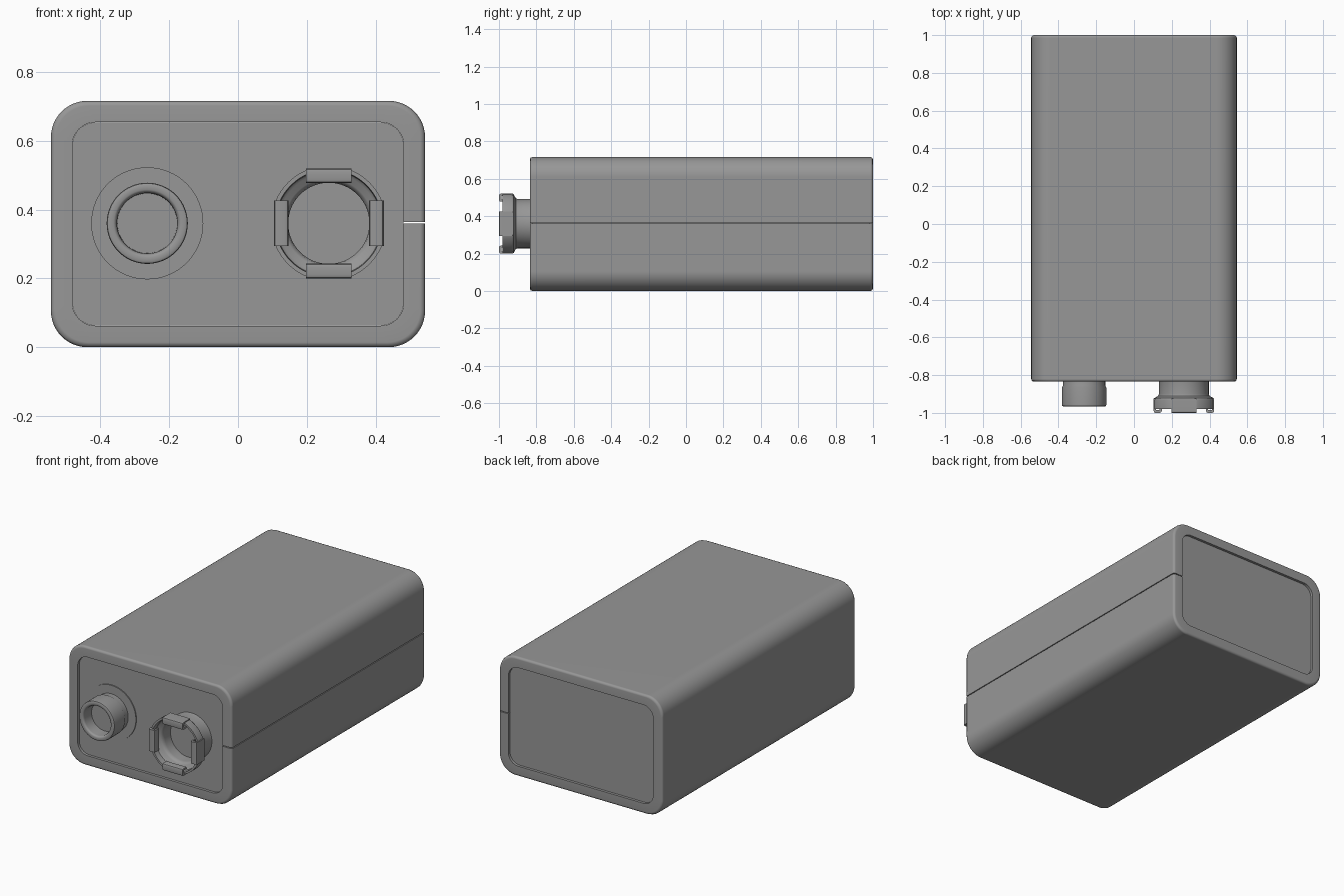
import bpy, bmesh, math

if "Cube" in bpy.data.objects:
    bpy.data.objects.remove(bpy.data.objects["Cube"])

HX, HZ, CZ = 0.544, 0.358, 0.358      # half width, half height, centre height
FRONT, BACK = -0.835, 1.0
TX, TZ = 0.264, 0.36                  # terminal centre offsets

grey = bpy.data.materials.new("dark_grey")
grey.diffuse_color = (0.31, 0.31, 0.31, 1)
grey.use_nodes = True
grey.node_tree.nodes["Principled BSDF"].inputs["Base Color"].default_value = grey.diffuse_color


def finish(name, bm, angle=35):
    bmesh.ops.remove_doubles(bm, verts=bm.verts[:], dist=1e-6)
    bmesh.ops.recalc_face_normals(bm, faces=bm.faces[:])
    me = bpy.data.meshes.new(name)
    bm.to_mesh(me)
    bm.free()
    me.materials.append(grey)
    ob = bpy.data.objects.new(name, me)
    bpy.context.collection.objects.link(ob)
    bpy.ops.object.select_all(action='DESELECT')
    ob.select_set(True)
    bpy.context.view_layer.objects.active = ob
    bpy.ops.object.shade_smooth_by_angle(angle=math.radians(angle))
    # Large flat faces keep even shading next to small bevels
    ob.modifiers.new("even_shading", 'WEIGHTED_NORMAL').keep_sharp = True
    return ob


def rounded_rect(inset, slit=None, seg=12):
    """Rounded outline in x/z; with a slit it starts and ends on the right side."""
    r = 0.105 - 0.62 * inset
    hx, hz = HX - inset, HZ - inset
    pts = []
    for i, (sx, sz) in enumerate(((1, 1), (-1, 1), (-1, -1), (1, -1))):
        for k in range(seg + 1):
            a = math.pi / 2 * (i + k / seg)
            pts.append((sx * (hx - r) + r * math.cos(a), CZ + sz * (hz - r) + r * math.sin(a)))
    if slit:
        pts = [(hx, TZ + 0.002 + slit / 2)] + pts + [(hx, TZ + 0.002 - slit / 2)]
    return pts


def loft(bm, rings, closed):
    """Bridge successive vertex rings with quads."""
    for a, b in zip(rings, rings[1:]):
        n = len(a)
        for i in range(n if closed else n - 1):
            j = (i + 1) % n
            bm.faces.new((a[i], a[j], b[j], b[i]))


def lathe(name, cx, profile, clamp=None, seg=64):
    """Revolve (radius, y) points about the terminal axis."""
    bm = bmesh.new()
    rings = []
    for r, y in profile:
        ring = []
        for k in range(seg):
            a = 2 * math.pi * k / seg
            x, z = r * math.cos(a), r * math.sin(a)
            if clamp:
                x, z = (max(-clamp, min(clamp, v)) for v in (x, z))
            ring.append(bm.verts.new((cx + x, y, TZ + z)))
        rings.append(ring)
    loft(bm, rings, True)
    bm.faces.new(rings[0])
    bm.faces.new(rings[-1])
    return finish(name, bm)


# Outer wrapper: a folded shell with an open seam on the right side
bm = bmesh.new()
section = [(0.062, FRONT + 0.03), (0.062, FRONT), (0.014, FRONT), (0.004, FRONT + 0.004),
           (0, FRONT + 0.014), (0, BACK - 0.014), (0.004, BACK - 0.004), (0.014, BACK),
           (0.062, BACK), (0.062, BACK - 0.03)]
rings = [[bm.verts.new((x, y, z)) for x, z in rounded_rect(d, 0.005)] for d, y in section]
loft(bm, rings + [rings[0]], False)
for end in (0, -1):
    bm.faces.new([ring[end] for ring in rings])
finish("wrapper_shell", bm, 50)

# Inner core: its ends are the recessed panels
bm = bmesh.new()
rings = [[bm.verts.new((x, y, z)) for x, z in rounded_rect(0.0625)]
         for y in (FRONT + 0.015, BACK - 0.015)]
loft(bm, rings, True)
for ring in rings:
    bm.faces.new(ring)
finish("inner_core", bm)

# Flat insulating washer and round post terminal
P = FRONT + 0.015
lathe("washer", -TX, [(0.163, P + 0.01), (0.163, P - 0.006)])
lathe("post_terminal", -TX, [
    (0.112, P + 0.01), (0.112, -0.855), (0.118, -0.866), (0.118, -0.956), (0.116, -0.963),
    (0.110, -0.966), (0.098, -0.966), (0.092, -0.962), (0.088, -0.954), (0.087, -0.89)])

# Socket terminal: neck flaring into a cup with flattened sides
lathe("socket_cup", TX, [
    (0.140, P + 0.01), (0.132, P - 0.012), (0.132, -0.900), (0.136, -0.910), (0.150, -0.918),
    (0.162, -0.922), (0.168, -0.932), (0.168, -0.980), (0.156, -0.980), (0.154, -0.945),
    (0.146, -0.936), (0.130, -0.930), (0.121, -0.920), (0.118, -0.905), (0.118, -0.850)],
    clamp=0.158)

# Four hooked spring clips around the cup rim
HOOK = [(0.160, -0.925), (0.160, -0.990), (0.157, -0.997), (0.150, -1.0), (0.127, -1.0),
        (0.120, -0.997), (0.117, -0.990), (0.117, -0.962), (0.128, -0.962), (0.128, -0.986),
        (0.148, -0.986), (0.148, -0.925)]
for n, side in enumerate(("right", "top", "left", "bottom")):
    c, s = round(math.cos(n * math.pi / 2)), round(math.sin(n * math.pi / 2))
    bm = bmesh.new()
    rings = [[bm.verts.new((TX + r * c - t * s, y, TZ + r * s + t * c)) for r, y in HOOK]
             for t in (-0.066, 0.066)]
    loft(bm, rings, True)
    for ring in rings:
        bm.faces.new(ring)
    finish("clip_" + side, bm)
